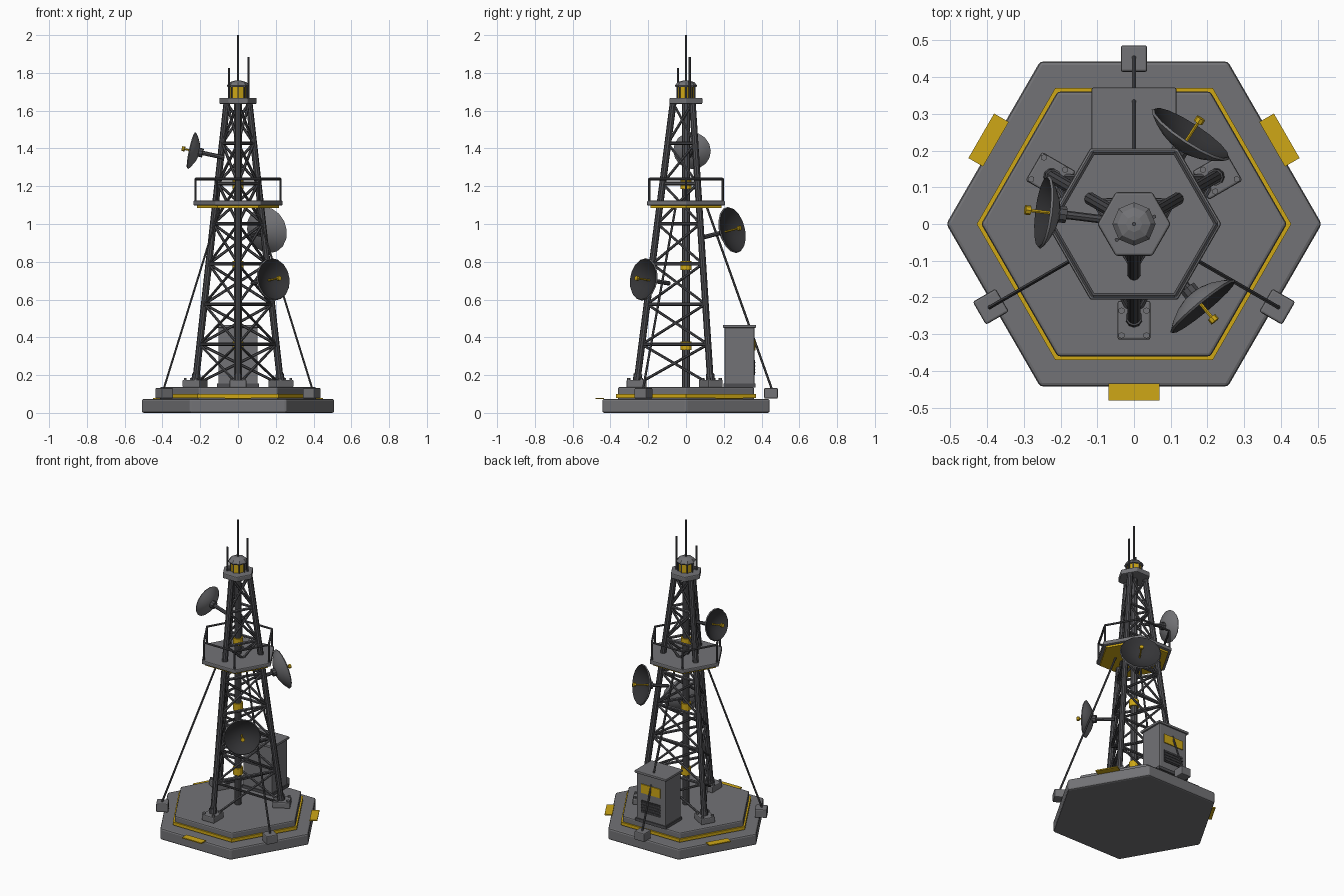
import bpy, bmesh, math
from mathutils import Vector, Matrix

if "Cube" in bpy.data.objects:
    bpy.data.objects.remove(bpy.data.objects["Cube"])


def mat(name, r, g, b):
    m = bpy.data.materials.new(name)
    m.diffuse_color = (r, g, b, 1)
    m.use_nodes = True
    m.node_tree.nodes["Principled BSDF"].inputs["Base Color"].default_value = m.diffuse_color
    return m


GREY = mat("grey_panel", .17, .17, .18)
STEEL = mat("dark_steel", .075, .075, .082)
DARK = mat("charcoal", .035, .035, .038)
YEL = mat("safety_yellow", .62, .39, .008)


def make(name, bm, mats, bevel=0, smooth=False):
    bmesh.ops.recalc_face_normals(bm, faces=bm.faces[:])
    me = bpy.data.meshes.new(name)
    bm.to_mesh(me)
    bm.free()
    for m in mats:
        me.materials.append(m)
    ob = bpy.data.objects.new(name, me)
    bpy.context.collection.objects.link(ob)
    if bevel:
        b = ob.modifiers.new("bevel", 'BEVEL')
        b.width, b.segments, b.limit_method = bevel, 2, 'ANGLE'
    if smooth:
        bpy.context.view_layer.objects.active = ob
        ob.select_set(True)
        bpy.ops.object.shade_smooth_by_angle(angle=math.radians(35))
        ob.select_set(False)
    return ob


def polar(r, deg, z):
    a = math.radians(deg)
    return Vector((r * math.cos(a), r * math.sin(a), z))


def add_rod(bm, a, b, r, n=8):
    a, b = Vector(a), Vector(b)
    d = b - a
    M = Matrix.Translation((a + b) / 2) @ d.to_track_quat('Z', 'Y').to_matrix().to_4x4()
    bmesh.ops.create_cone(bm, cap_ends=True, segments=n, radius1=r, radius2=r,
                          depth=d.length, matrix=M)


def rods(name, segs, r, m, n=8):
    bm = bmesh.new()
    for a, b in segs:
        add_rod(bm, a, b, r, n)
    return make(name, bm, [m])


def prism(name, n, r, z0, z1, m, bevel=0):
    # first corner on +x
    bm = bmesh.new()
    lo = [bm.verts.new(polar(r, 360 * i / n, z0)) for i in range(n)]
    hi = [bm.verts.new(polar(r, 360 * i / n, z1)) for i in range(n)]
    bm.faces.new(lo)
    bm.faces.new(hi)
    for i in range(n):
        j = (i + 1) % n
        bm.faces.new((lo[i], lo[j], hi[j], hi[i]))
    return make(name, bm, [m], bevel)


def box(name, c, s, m, turn=0, bevel=0):
    # box centred on c, then swung about the z axis
    bm = bmesh.new()
    M = Matrix.Rotation(math.radians(turn), 4, 'Z') @ Matrix.Translation(c) @ Matrix.Diagonal((*s, 1))
    bmesh.ops.create_cube(bm, size=1, matrix=M)
    return make(name, bm, [m], bevel)


def lathe(name, prof, n, mats, rule, M, smooth=True):
    # spin (radius, height) points; rule(k) picks the material of ring k
    bm = bmesh.new()
    rings = []
    for r, z in prof:
        k = 1 if r < 1e-6 else n
        rings.append([bm.verts.new(M @ polar(r, 360 * i / n, z)) for i in range(k)])
    for k in range(len(prof) - 1):
        A, B = rings[k], rings[k + 1]
        for i in range(n):
            vs = []
            for v in (A[i % len(A)], A[(i + 1) % len(A)], B[(i + 1) % len(B)], B[i % len(B)]):
                if v not in vs:
                    vs.append(v)
            bm.faces.new(vs).material_index = rule(k)
    return make(name, bm, mats, 0, smooth)


# Stepped hexagonal base with yellow trim and edge plates
prism("base_slab", 6, .511, 0, .074, GREY, .01)
prism("base_trim", 6, .428, .08, .1, YEL)
prism("base_upper_tier", 6, .416, .07, .137, GREY, .008)
for i, t in enumerate((0, 120, 240)):
    box(f"edge_plate_{i}", (0, -.457, .076), (.14, .046, .007), YEL, t)

# Tower legs, feet and bolts
LEGS = (30, 150, 270)
Z0, Z1 = .15, 1.64


def leg(deg, z):
    return polar(.26 - .1295 * (z - .16), deg, z)


rods("tower_legs", [(leg(a, Z0), leg(a, Z1)) for a in LEGS], .018, STEEL, 10)
rods("leg_sockets", [(leg(a, .16), leg(a, .205)) for a in LEGS], .023, STEEL, 10)
for i, t in enumerate((0, 120, 240)):
    box(f"foot_pad_{i}", (0, -.262, .155), (.09, .106, .04), GREY, t, .006)
    R = Matrix.Rotation(math.radians(t), 3, 'Z')
    rods(f"foot_bolts_{i}", [(R @ Vector((x, y, .17)), R @ Vector((x, y, .186)))
                             for x in (-.034, .034) for y in (-.236, -.303)], .009, GREY, 6)

# Lattice bracing: seven bays on each of three faces
lev = [Z0 + (Z1 - Z0) * i / 7 for i in range(8)]
pairs = [(30, 150), (150, 270), (270, 30)]
rods("horizontal_braces", [(leg(a, z), leg(b, z)) for z in lev[1:7] for a, b in pairs], .0095, STEEL, 6)
rods("cross_braces", [s for l, h in zip(lev, lev[1:]) for a, b in pairs
                      for s in ((leg(a, l), leg(b, h)), (leg(b, l), leg(a, h)))], .0075, STEEL, 6)

# Central cable pipe with yellow bands
rods("central_pipe", [((0, 0, .13), (0, 0, 1.65))], .022, STEEL, 10)
rods("pipe_bands", [((0, 0, z - .023), (0, 0, z + .023)) for z in (.355, .78, 1.207)], .03, YEL, 12)

# Service platform with railing
prism("platform_underside", 6, .216, 1.086, 1.1, YEL)
prism("platform_deck", 6, .238, 1.098, 1.124, GREY, .006)
post = [polar(.224, 60 * i, 1.11) for i in range(6)]
up = Vector((0, 0, .128))
rods("railing_posts", [(p, p + up) for p in post], .006, STEEL, 6)
rods("railing_top", [(post[i] + up, post[(i + 1) % 6] + up) for i in range(6)], .007, STEEL, 6)

# Top plate, beacon and whip antennas
prism("top_plate", 6, .1, 1.635, 1.668, GREY, .006)
prism("beacon_lamp", 8, .043, 1.665, 1.735, YEL)
rods("beacon_cage", [(polar(.046, 45 * i, 1.665), polar(.046, 45 * i, 1.735)) for i in range(8)], .004, STEEL, 6)
lathe("beacon_cap", [(0, 1.725), (.055, 1.725), (.059, 1.733), (.045, 1.75), (.022, 1.758), (0, 1.76)],
      8, [GREY], lambda k: 0, Matrix(), False)
rods("main_antenna", [((0, 0, 1.74), (0, 0, 2))], .006, STEEL)
rods("side_antennas", [((.055, .02, 1.66), (.055, .02, 1.885)),
                       ((-.047, -.043, 1.66), (-.047, -.043, 1.825))], .0055, STEEL)

# Equipment cabinet at the back
box("cabinet_plinth", (0, .283, .145), (.222, .17, .02), STEEL)
box("cabinet_body", (0, .283, .303), (.208, .158, .31), GREY, 0, .005)
box("cabinet_roof", (0, .283, .458), (.23, .176, .016), GREY, 0, .004)
box("cabinet_panel", (0, .364, .358), (.14, .008, .058), YEL)
box("cabinet_vent", (0, .363, .24), (.14, .006, .08), DARK)
for i in range(4):
    box(f"vent_slat_{i}", (0, .366, .213 + .018 * i), (.14, .006, .005), STEEL)

# Guy wires and anchor blocks
for i, t in enumerate((0, 120, 240)):
    box(f"anchor_block_{i}", (0, .45, .104), (.072, .072, .056), GREY, t, .006)
rods("guy_wires", [(polar(.455, a, .125), polar(.11, a, 1.09)) for a in (90, 210, 330)], .006, STEEL, 6)

# Dishes: rim centre, azimuth, tilt, rim radius
DISHES = [((-.243, .032, 1.388), 173, 12, .1),
          ((.153, .243, .968), 57, 12, .125),
          ((.186, -.223, .707), -50.5, 7, .113)]
for i, (c, az, tilt, R) in enumerate(DISHES):
    el = math.radians(tilt)
    d = Vector((*(math.cos(el) * polar(1, az, 0)).xy, math.sin(el)))
    M = Matrix.Translation(c) @ d.to_track_quat('Z', 'Y').to_matrix().to_4x4()
    D = .4 * R
    steps = [0, .3, .55, .8, 1]
    prof = [(R * s, -D * (1 - s * s)) for s in steps]
    prof += [(R * s * .96, -D * (1 - s * s) + .006) for s in reversed(steps)]
    lathe(f"dish_{i}", prof, 16, [GREY, DARK], lambda k: int(k > 4), M)
    c = Vector(c)
    rods(f"dish_arm_{i}", [(c - d * .175, c - d * (D - .003))], .0115, STEEL)
    rods(f"dish_hub_{i}", [(c - d * (D + .018), c - d * (D - .006))], .024, STEEL, 10)
    rods(f"dish_feed_rod_{i}", [(c - d * (D - .004), c + d * .045)], .005, YEL, 6)
    rods(f"dish_feed_{i}", [(c + d * .04, c + d * .055)], .013, YEL, 8)
